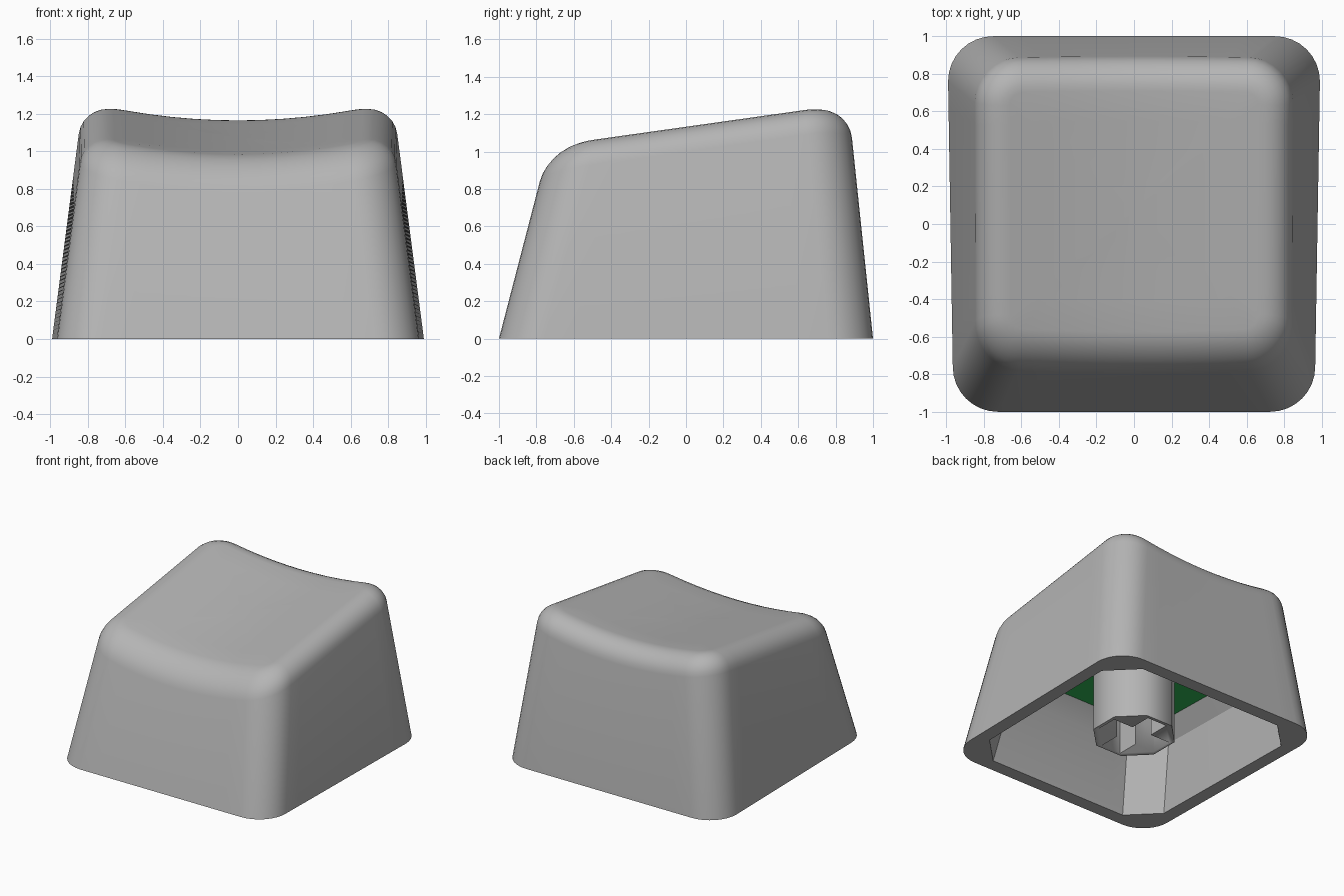
import bpy, bmesh, math
from mathutils import Vector

if "Cube" in bpy.data.objects:
    bpy.data.objects.remove(bpy.data.objects["Cube"])


def material(name, rgb):
    m = bpy.data.materials.new(name)
    m.diffuse_color = (*rgb, 1)
    m.use_nodes = True
    m.node_tree.nodes["Principled BSDF"].inputs["Base Color"].default_value = m.diffuse_color
    return m


GREY = material("grey plastic", (0.46, 0.46, 0.46))
GREEN = material("green underside", (0.03, 0.46, 0.09))


def finish(name, bm, angle=30):
    bmesh.ops.recalc_face_normals(bm, faces=bm.faces[:])
    me = bpy.data.meshes.new(name)
    bm.to_mesh(me)
    bm.free()
    ob = bpy.data.objects.new(name, me)
    bpy.context.collection.objects.link(ob)
    me.materials.append(GREY)
    me.materials.append(GREEN)
    bpy.ops.object.select_all(action='DESELECT')
    ob.select_set(True)
    bpy.context.view_layer.objects.active = ob
    bpy.ops.object.shade_smooth_by_angle(angle=math.radians(angle))
    return ob


ARC, SIDE = 8, 10  # steps per corner and per straight side


def outline(z, inset, radius, chamfer=False):
    """Tapered rounded rectangle at height z, moved inwards by inset."""
    corners = []
    for k, (sx, sy) in enumerate([(1, 1), (-1, 1), (-1, -1), (1, -1)]):
        w = (0.99 if sy > 0 else 0.965) - 0.13 * z - inset
        y = (1 - 0.105 * z - inset) if sy > 0 else (-1 + 0.26 * z + inset)
        c = Vector((sx * (w - radius), y - sy * radius))
        arc = []
        for i in range(ARC + 1):
            a = (k + i / ARC) * math.pi / 2
            arc.append(c + radius * Vector((math.cos(a), math.sin(a))))
        if chamfer:
            arc = [arc[0].lerp(arc[-1], i / ARC) for i in range(ARC + 1)]
        corners.append(arc)
    pts = []
    for k, arc in enumerate(corners):
        nxt = corners[(k + 1) % 4][0]
        pts += arc
        pts += [arc[-1].lerp(nxt, i / SIDE) for i in range(1, SIDE)]
    return pts


def dish(p):
    """Sloping top surface, scooped across its width."""
    return 0.98 + 0.14 * (p.y + 0.6) + 0.15 * p.x ** 2


def edge_ring(a, r=0.17):
    """One ring of the rounded top edge."""
    inset, drop = r * (1 - math.cos(a)), r * (1 - math.sin(a))
    ring = []
    for i in range(4 * (ARC + SIDE)):
        z = 1.0
        for _ in range(4):
            p = outline(z, inset, 0.24 - inset)[i]
            z = dish(p) - drop
        ring.append(Vector((p.x, p.y, z)))
    return ring


def flat_ring(z, inset):
    return [Vector((p.x, p.y, z)) for p in outline(z, inset, 0.22, True)]


# Hollow shell: ceiling, inner walls, rim, outer walls, rounded edge, dish
rings = [flat_ring(0.65, 0.20), flat_ring(0.52, 0.11), flat_ring(0, 0.11)]
rings.append([Vector((p.x, p.y, 0)) for p in outline(0, 0, 0.24)])
rings += [edge_ring(math.pi / 2 * k / 7) for k in range(8)]
mid = Vector((0, 0.07, 0))
for s in (0.75, 0.5, 0.25):
    ring = []
    for p in rings[11]:
        q = mid + (p - mid) * s
        ring.append(Vector((q.x, q.y, dish(q))))
    rings.append(ring)

bm = bmesh.new()
loops = [[bm.verts.new(p) for p in r] for r in rings]
n = len(loops[0])
for a, b in zip(loops, loops[1:]):
    for i in range(n):
        j = (i + 1) % n
        bm.faces.new((a[i], a[j], b[j], b[i]))
peak = bm.verts.new((mid.x, mid.y, dish(mid)))
for i in range(n):
    bm.faces.new((loops[-1][i], loops[-1][(i + 1) % n], peak))
ceiling = bm.faces.new(loops[0])
ceiling.material_index = 1
finish("keycap_shell", bm)


# Eight-sided stem with a cross-shaped socket
def prism(name, pts, z0, z1, angle):
    bm = bmesh.new()
    face = bm.faces.new([bm.verts.new((x, y, z0)) for x, y in pts])
    ext = bmesh.ops.extrude_face_region(bm, geom=[face], use_keep_orig=True)
    for v in ext["geom"]:
        if isinstance(v, bmesh.types.BMVert):
            v.co.z = z1
    return finish(name, bm, angle)


L, W = 0.27, 0.09
cross = [(L, -W), (L, W), (W, W), (W, L), (-W, L), (-W, W),
         (-L, W), (-L, -W), (-W, -W), (-W, -L), (W, -L), (W, -W)]
octagon = [(0.32 * math.cos(math.radians(22.5 + 45 * k)),
            0.32 * math.sin(math.radians(22.5 + 45 * k))) for k in range(8)]
cutter = prism("socket_cutter", cross, -0.1, 0.45, 30)
stem = prism("stem", octagon, 0.06, 0.68, 50)
mod = stem.modifiers.new("socket", 'BOOLEAN')
mod.operation = 'DIFFERENCE'
mod.solver = 'EXACT'
mod.object = cutter
bpy.ops.object.modifier_apply(modifier=mod.name)
bpy.data.objects.remove(cutter)
